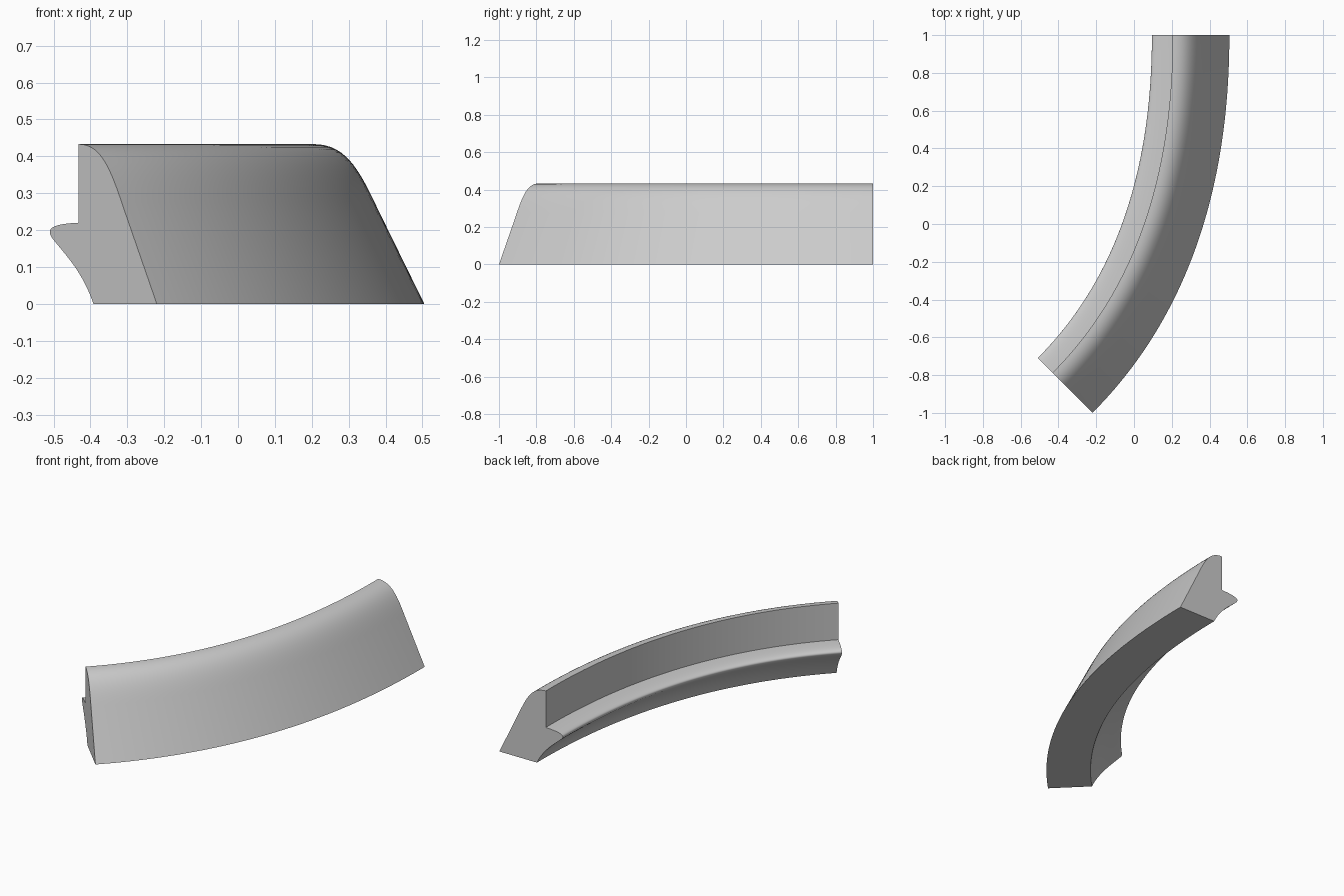
import bpy
import bmesh
import math
from mathutils import Vector
from mathutils.geometry import interpolate_bezier

cube = bpy.data.objects.get("Cube")
if cube:
    bpy.data.objects.remove(cube)

# Single grey material
grey = bpy.data.materials.new("light grey")
grey.use_nodes = True
colour = (0.6, 0.6, 0.6, 1)
grey.diffuse_color = colour
grey.node_tree.nodes["Principled BSDF"].inputs["Base Color"].default_value = colour


def curve(points, count):
    """Sample a cubic curve through four control points."""
    return interpolate_bezier(*[Vector((*p, 0)) for p in points], count)


# Moulding profile: distance from the inner edge, height
cove = curve([(.167, 0), (.125, .09), (.05, .14), (.007, .18)], 14)
lip = curve([(.007, .18), (-.02, .21), (.03, .217), (.11, .22)], 14)
shoulder = curve([(.11, .433), (.20, .433), (.235, .36), (.285, .255)], 16)
profile = cove + lip[1:] + shoulder + [Vector((.41, 0, 0))]

# Bending path along the inner edge, turning by 45 degrees
start, corner, end = Vector((.095, 1)), Vector((.095, -.105)), Vector((-.51, -.71))
steps = 48

bm = bmesh.new()
rings = []
for i in range(steps + 1):
    t = i / steps
    point = start.lerp(corner, t).lerp(corner.lerp(end, t), t)
    along = (corner - start).lerp(end - corner, t).normalized()
    outward = Vector((-along.y, along.x))
    rings.append([bm.verts.new((*(point + outward * p.x), p.y)) for p in profile])

# Skin between neighbouring sections, then the two end caps
n = len(profile)
for a, b in zip(rings, rings[1:]):
    for j in range(n):
        k = (j + 1) % n
        bm.faces.new((a[j], a[k], b[k], b[j]))
bm.faces.new(rings[0])
bm.faces.new(rings[-1])
bmesh.ops.recalc_face_normals(bm, faces=bm.faces[:])

mesh = bpy.data.meshes.new("curved_moulding")
bm.to_mesh(mesh)
bm.free()
mesh.materials.append(grey)
moulding = bpy.data.objects.new("curved_moulding", mesh)
bpy.context.collection.objects.link(moulding)

# Smooth shading with sharp corners kept
bpy.ops.object.select_all(action="DESELECT")
moulding.select_set(True)
bpy.context.view_layer.objects.active = moulding
bpy.ops.object.shade_smooth_by_angle(angle=math.radians(30))
